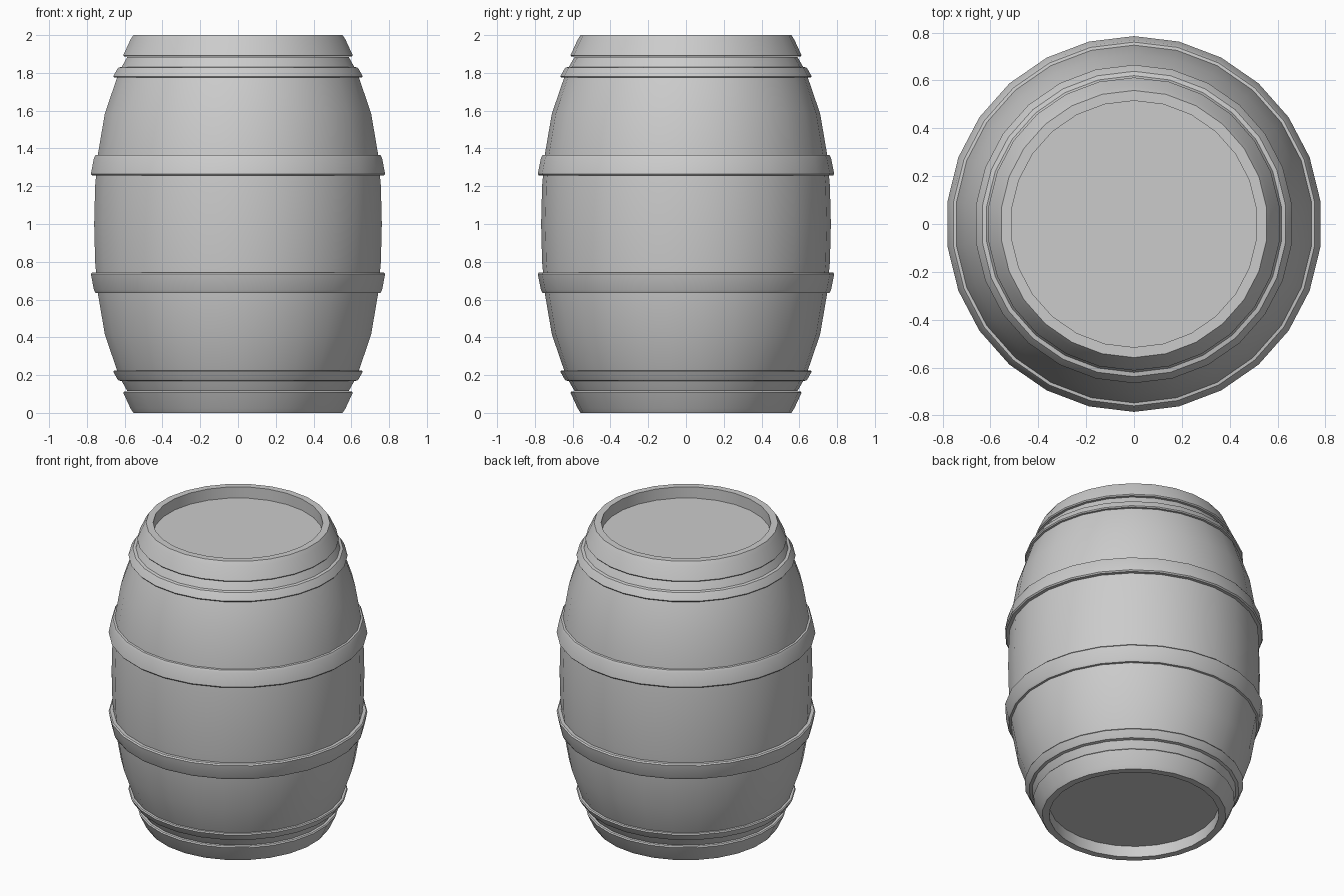
import bpy, bmesh
from math import cos, sin, pi, radians

if "Cube" in bpy.data.objects:
    bpy.data.objects.remove(bpy.data.objects["Cube"])

SIDES = 26


def lathe(name, profile, cap_first=False):
    """Revolve an (r, z) profile about z; a corner points along y, a flat along x."""
    bm = bmesh.new()
    rings = []
    for r, z in profile:
        rings.append([bm.verts.new((r * cos(pi / 2 + 2 * pi * i / SIDES),
                                    r * sin(pi / 2 + 2 * pi * i / SIDES), z))
                      for i in range(SIDES)])
    for a, b in zip(rings, rings[1:]):
        for i in range(SIDES):
            j = (i + 1) % SIDES
            bm.faces.new((a[i], a[j], b[j], b[i]))
    if cap_first:
        bm.faces.new(rings[0])
    bmesh.ops.recalc_face_normals(bm, faces=bm.faces[:])
    # open shells: make sure the outside faces outwards
    probe = max(bm.faces, key=lambda f: f.calc_center_median().xy.length)
    if probe.normal.xy.dot(probe.calc_center_median().xy) < 0:
        bmesh.ops.reverse_faces(bm, faces=bm.faces[:])
    me = bpy.data.meshes.new(name)
    bm.to_mesh(me)
    bm.free()
    ob = bpy.data.objects.new(name, me)
    bpy.context.collection.objects.link(ob)
    bpy.ops.object.select_all(action='DESELECT')
    ob.select_set(True)
    bpy.context.view_layer.objects.active = ob
    bpy.ops.object.shade_smooth_by_angle(angle=radians(40))
    return ob


def mirrored_pair(name, profile, cap_first=False):
    """Upper part plus its mirror image about mid-height z = 1."""
    lathe("upper_" + name, profile, cap_first)
    lathe("lower_" + name, [(r, 2 - z) for r, z in profile], cap_first)


# Bulging barrel wall
half = [(0.59, 1.885), (0.621, 1.83), (0.645, 1.775), (0.71, 1.585),
        (0.747, 1.37), (0.762, 1.2)]
lathe("barrel_wall", half + [(0.767, 1.0)] + [(r, 2 - z) for r, z in reversed(half)])

# Recessed head with its raised rim
mirrored_pair("head_and_rim", [(0.515, 1.925), (0.515, 2.0), (0.558, 2.0), (0.574, 1.975),
                               (0.612, 1.893), (0.606, 1.886), (0.585, 1.886)], True)

# Narrow end hoops
mirrored_pair("end_hoop", [(0.62, 1.832), (0.638, 1.828), (0.647, 1.815),
                           (0.665, 1.782), (0.66, 1.775), (0.643, 1.775)])

# Wide middle hoops
mirrored_pair("middle_hoop", [(0.747, 1.366), (0.76, 1.364), (0.768, 1.35),
                              (0.785, 1.264), (0.778, 1.256), (0.756, 1.256)])
